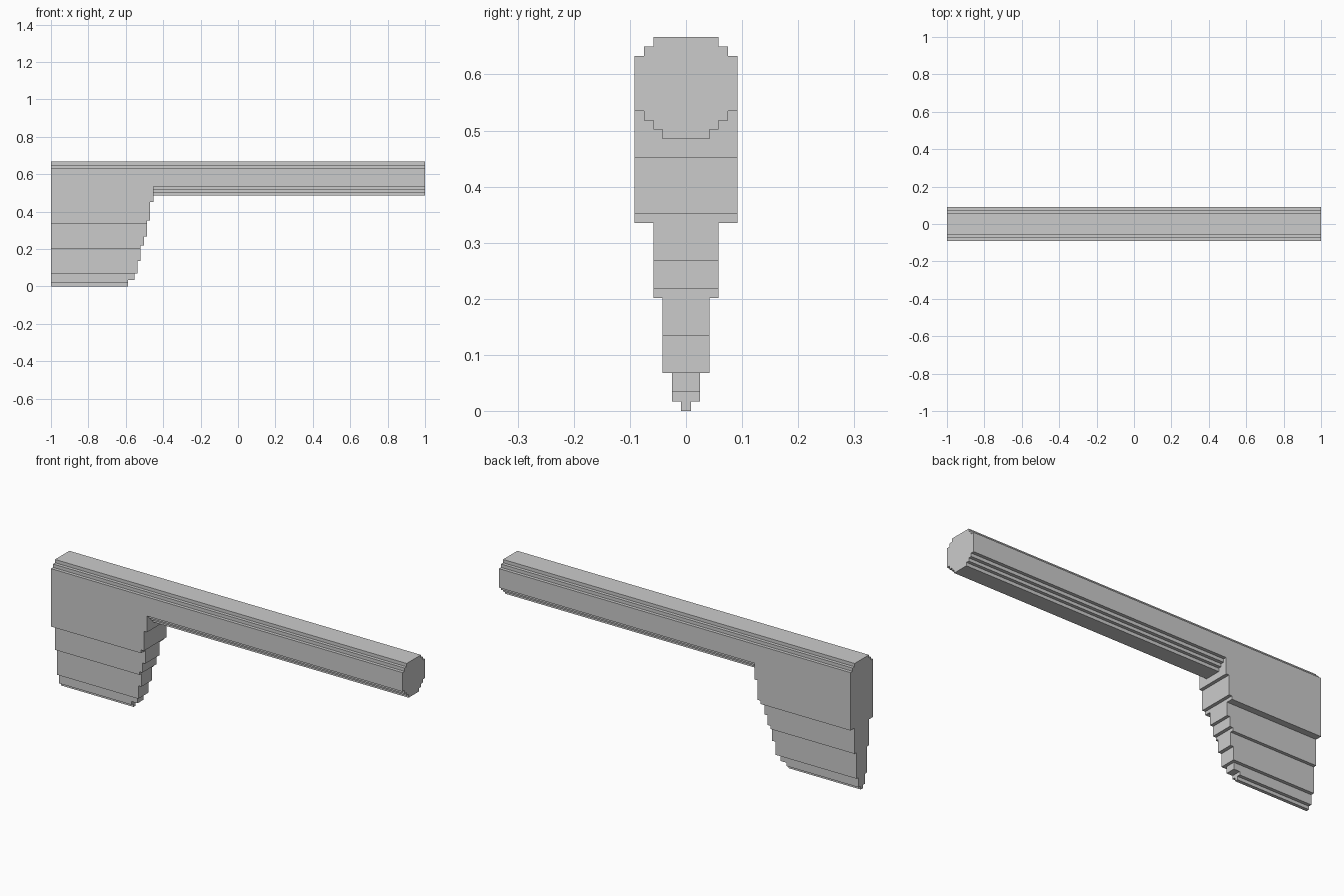
import bpy, bmesh, math

if "Cube" in bpy.data.objects:
    bpy.data.objects.remove(bpy.data.objects["Cube"])

ROD_END_X = -0.453


def prism(name, points, to_3d, start, end):
    """Extrude a closed 2D outline between two depths."""
    bm = bmesh.new()
    face = bm.faces.new([bm.verts.new(to_3d(a, b, start)) for a, b in points])
    out = bmesh.ops.extrude_face_region(bm, geom=[face])
    shift = [q - p for p, q in zip(to_3d(0, 0, start), to_3d(0, 0, end))]
    verts = [v for v in out["geom"] if isinstance(v, bmesh.types.BMVert)]
    bmesh.ops.translate(bm, verts=verts, vec=shift)
    bmesh.ops.recalc_face_normals(bm, faces=bm.faces)
    mesh = bpy.data.meshes.new(name)
    bm.to_mesh(mesh)
    bm.free()
    obj = bpy.data.objects.new(name, mesh)
    bpy.context.collection.objects.link(obj)
    return obj


def steps(bands):
    """Turn (size, z low, z high) bands into a stepped edge, bottom to top."""
    return [(s, z) for s, lo, hi in bands for z in (lo, hi)]


def mirrored(edge):
    return edge + [(-s, z) for s, z in reversed(edge)]


def combine(obj, other, operation):
    mod = obj.modifiers.new(operation.title(), 'BOOLEAN')
    mod.operation = operation
    mod.solver = 'EXACT'
    mod.object = other
    bpy.context.view_layer.objects.active = obj
    bpy.ops.object.modifier_apply(modifier=mod.name)
    bpy.data.objects.remove(other)


def along_x(a, b, d):
    return (d, a, b)


def along_y(a, b, d):
    return (a, d, b)


# Long bar with stepped, rounded cross-section
bar_edge = steps([(0.042, 0.485, 0.502), (0.058, 0.502, 0.518), (0.075, 0.518, 0.535),
                  (0.092, 0.535, 0.633), (0.075, 0.633, 0.65), (0.058, 0.65, 0.667)])
bar = prism("bar_with_blade", mirrored(bar_edge), along_x, -1, 1)

# Blade tapering in steps toward a thin lower edge
blade_edge = steps([(0.0085, 0, 0.017), (0.025, 0.017, 0.068), (0.042, 0.068, 0.202),
                    (0.058, 0.202, 0.335), (0.092, 0.335, 0.58)])
blade = prism("blade", mirrored(blade_edge), along_x, -1, ROD_END_X)

# Side outline that gives the blade its stepped inner edge
outline = steps([(-0.588, -0.1, 0.034), (-0.554, 0.034, 0.068), (-0.538, 0.068, 0.135),
                 (-0.52, 0.135, 0.218), (-0.503, 0.218, 0.268), (-0.487, 0.268, 0.352),
                 (-0.47, 0.352, 0.452), (-0.4, 0.452, 0.7)])
outline_cutter = prism("blade_outline_cutter", outline + [(-1.1, 0.7), (-1.1, -0.1)],
                       along_y, -0.2, 0.2)
outline_cutter.hide_render = True

combine(blade, outline_cutter, 'INTERSECT')
combine(bar, blade, 'UNION')

# Merge coplanar faces left by the union
bm = bmesh.new()
bm.from_mesh(bar.data)
bmesh.ops.remove_doubles(bm, verts=bm.verts, dist=1e-5)
bmesh.ops.dissolve_limit(bm, angle_limit=math.radians(1), verts=bm.verts, edges=bm.edges)
bm.to_mesh(bar.data)
bm.free()
